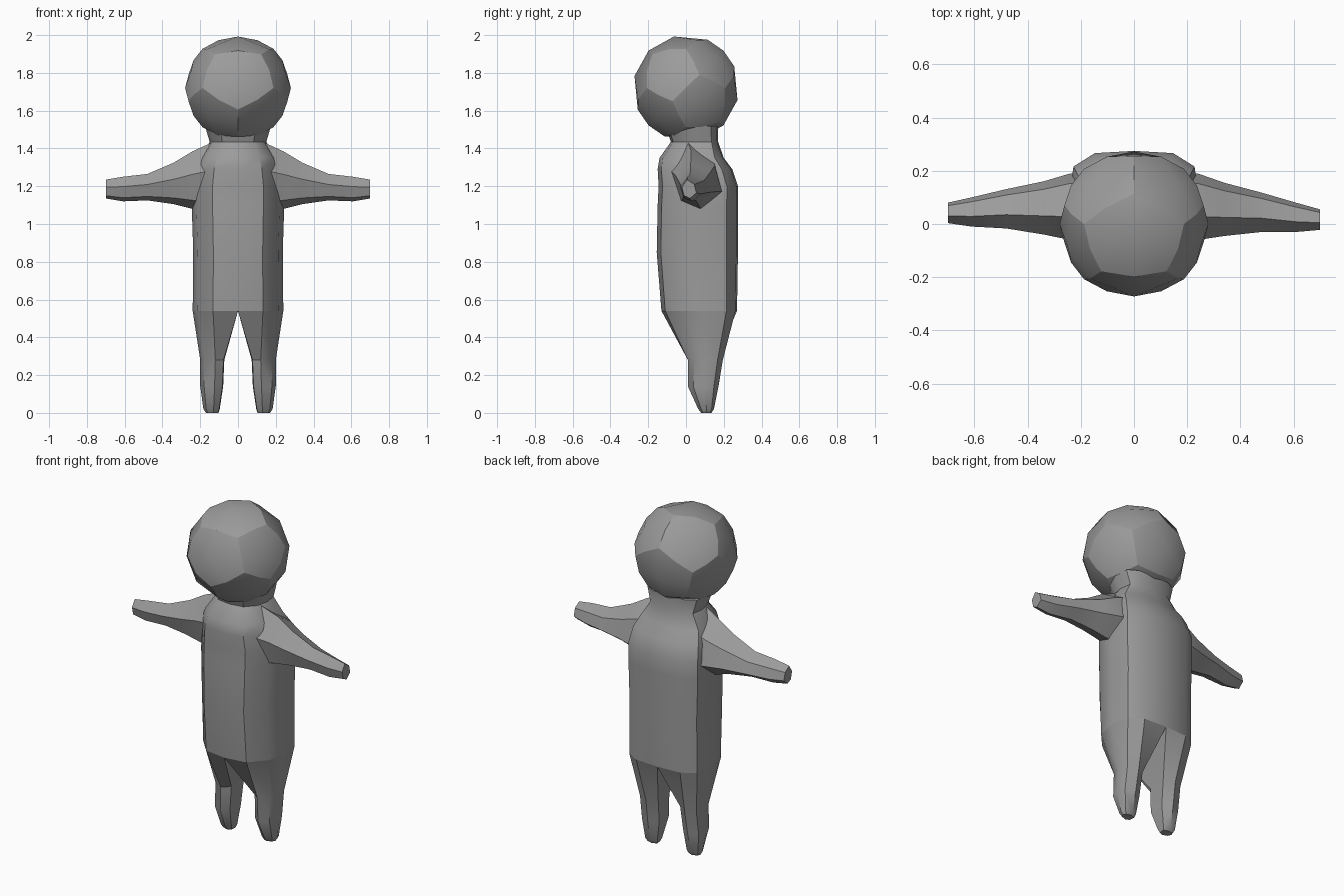
import bpy, bmesh, math
from mathutils import Vector, Matrix

if "Cube" in bpy.data.objects:
    bpy.data.objects.remove(bpy.data.objects["Cube"])

grey = bpy.data.materials.new("plain_grey")
grey.diffuse_color = (0.33, 0.33, 0.33, 1)
grey.use_nodes = True
grey.node_tree.nodes["Principled BSDF"].inputs["Base Color"].default_value = grey.diffuse_color


def finish(name, bm, angle=None):
    bmesh.ops.recalc_face_normals(bm, faces=bm.faces)
    me = bpy.data.meshes.new(name)
    bm.to_mesh(me)
    bm.free()
    ob = bpy.data.objects.new(name, me)
    bpy.context.collection.objects.link(ob)
    me.materials.append(grey)
    if angle:
        bpy.ops.object.select_all(action='DESELECT')
        ob.select_set(True)
        bpy.context.view_layer.objects.active = ob
        bpy.ops.object.shade_smooth_by_angle(angle=math.radians(angle))
    return ob


def loft(name, rings, angle=35):
    """Skin equal-length closed rings and cap both ends."""
    bm = bmesh.new()
    loops = [[bm.verts.new(p) for p in r] for r in rings]
    for a, b in zip(loops, loops[1:]):
        for i in range(len(a)):
            j = (i + 1) % len(a)
            bm.faces.new((a[i], a[j], b[j], b[i]))
    bm.faces.new(loops[0])
    bm.faces.new(loops[-1])
    return finish(name, bm, angle)


# Half cross-section: fraction of half width, fraction of depth from front to back
HALF = [(0, 0), (0.55, 0.05), (0.9, 0.28), (1, 0.56), (0.93, 0.86), (0.6, 0.98), (0, 1)]


def half_ring(z, w, front, back):
    return [(w * u, front + (back - front) * v, z) for u, v in HALF]


# Torso and neck: height, half width, front, back
TORSO = [(0.54, 0.24, -0.13, 0.27), (0.85, 0.237, -0.155, 0.275), (1.1, 0.245, -0.15, 0.275),
         (1.2, 0.245, -0.145, 0.275), (1.29, 0.23, -0.15, 0.245), (1.35, 0.205, -0.14, 0.20),
         (1.435, 0.15, -0.08, 0.17), (1.52, 0.175, -0.11, 0.17)]
rings = []
for row in TORSO:
    h = half_ring(*row)
    rings.append(h + [(-x, y, z) for x, y, z in h[-2:0:-1]])
loft("torso", rings)

# Legs: height, inner x, outer x, front, back
LEGS = [(0.28, 0.055, 0.20, 0.01, 0.195), (0.14, 0.062, 0.20, 0.01, 0.172),
        (0.02, 0.085, 0.183, 0.065, 0.148), (0.0, 0.095, 0.17, 0.08, 0.135)]
LEG_SECTION = [(0.15, 0.2), (0.45, 0), (0.85, 0.18), (1, 0.53), (0.9, 0.85), (0.5, 1), (0.12, 0.8)]
for s, side in ((1, "right"), (-1, "left")):
    rings = [[(s * x, y, z) for x, y, z in half_ring(0.54, 0.24, -0.13, 0.27)]]
    for z, a, b, f, k in LEGS:
        rings.append([(s * (a + (b - a) * u), f + (k - f) * v, z) for u, v in LEG_SECTION])
    loft(side + "_leg", rings)

# Arms: x, bottom, top, front, back
ARMS = [(0.12, 1.06, 1.44, -0.09, 0.19), (0.24, 1.08, 1.385, -0.06, 0.19), (0.34, 1.105, 1.325, -0.045, 0.155),
        (0.48, 1.125, 1.265, -0.03, 0.118), (0.61, 1.12, 1.25, -0.03, 0.08), (0.70, 1.135, 1.235, -0.022, 0.055)]
ARM_SECTION = [(0.35, 1), (0, 0.6), (0.15, 0.15), (0.55, 0), (1, 0.3), (0.85, 0.75)]
for s, side in ((1, "right"), (-1, "left")):
    rings = []
    for x, lo, hi, f, k in ARMS:
        lean = 0.0 if s > 0 else max(0, x - 0.24) * 0.055
        rings.append([(s * x, f + (k - f) * u + lean, lo + (hi - lo) * v) for u, v in ARM_SECTION])
    loft(side + "_arm", rings)

# Head: twelve pentagons, each rounded out over a sphere with crisp borders
R, PHI = 0.28, (1 + 5 ** 0.5) / 2
dirs = [Vector((a, b, c)) for a in (-1, 1) for b in (-1, 1) for c in (-1, 1)]
for a in (-1, 1):
    for b in (-1, 1):
        dirs += [Vector((a / PHI, b * PHI, 0)), Vector((0, a / PHI, b * PHI)), Vector((a * PHI, 0, b / PHI))]
bm = bmesh.new()
for d in dirs:
    bm.verts.new(d)
bmesh.ops.convex_hull(bm, input=bm.verts)
bmesh.ops.dissolve_limit(bm, angle_limit=0.05, verts=bm.verts, edges=bm.edges)
tilt = Matrix.Rotation(math.radians(-45), 3, 'X')


def on_sphere(p):
    return p.normalized() * R


for v in bm.verts:
    if abs(v.co.x) < 1.3:
        v.co.x *= 1.28
    v.co = on_sphere(tilt @ v.co)
out = bmesh.new()
cache = {}


def vert(p):
    p = on_sphere(p)
    key = tuple(round(c, 4) + 0.0 for c in p)
    if key not in cache:
        cache[key] = out.verts.new(p + Vector((0, 0, 1.72)))
    return cache[key]


borders = []
for f in bm.faces:
    pts = [v.co.copy() for v in f.verts]
    n = len(pts)
    mid = vert(sum(pts, Vector()) / n)
    for i in range(n):
        p, q, r = pts[i - 1], pts[i], pts[(i + 1) % n]
        a, b, c = vert((p + q) / 2), vert(q), vert((q + r) / 2)
        out.faces.new((mid, a, b, c)).smooth = True
        borders += [(a, b), (b, c)]
for a, b in borders:
    out.edges.get((a, b)).smooth = False
bm.free()
finish("head", out)
